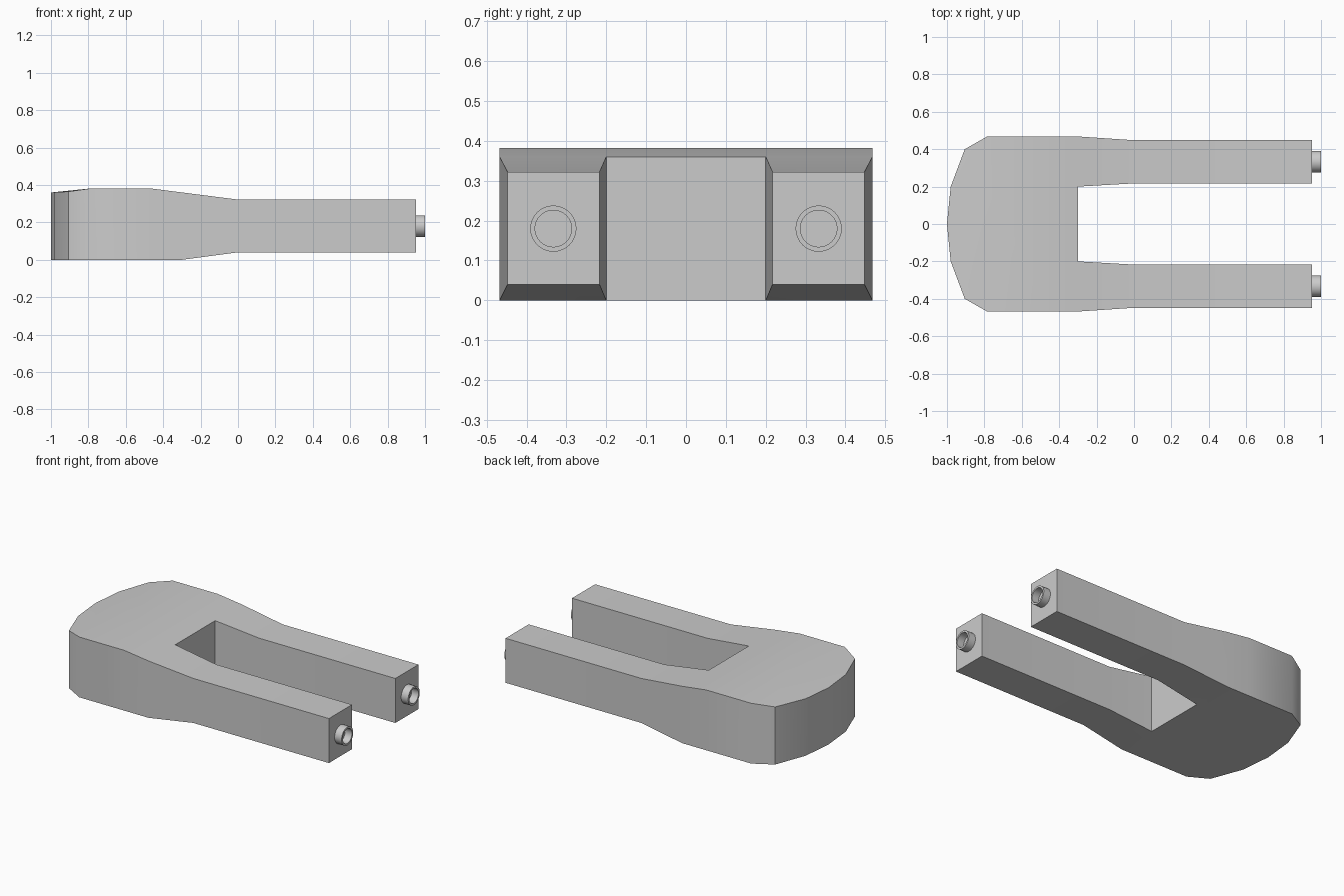
import bpy, bmesh, math
from mathutils import Matrix

if "Cube" in bpy.data.objects:
    bpy.data.objects.remove(bpy.data.objects["Cube"])


def finish(name, bm, angle):
    bmesh.ops.recalc_face_normals(bm, faces=bm.faces)
    mesh = bpy.data.meshes.new(name)
    bm.to_mesh(mesh)
    bm.free()
    ob = bpy.data.objects.new(name, mesh)
    bpy.context.collection.objects.link(ob)
    bpy.ops.object.select_all(action='DESELECT')
    ob.select_set(True)
    bpy.context.view_layer.objects.active = ob
    bpy.ops.object.shade_smooth_by_angle(angle=math.radians(angle))
    return ob


def lookup(x, table):
    for (x0, z0), (x1, z1) in zip(table, table[1:]):
        if x <= x1:
            return z0 + (z1 - z0) * (x - x0) / (x1 - x0)
    return table[-1][1]


# Fork body: U-shaped plan, then shaped by top and bottom side profiles
half = [(-0.98, 0.2), (-0.905, 0.4), (-0.785, 0.468), (-0.3, 0.468), (0, 0.448),
        (0.951, 0.448), (0.951, 0.217), (0, 0.217), (-0.3, 0.2)]
top = [(-1, 0.36), (-0.905, 0.365), (-0.785, 0.382), (-0.47, 0.382), (0, 0.322), (1, 0.322)]
bottom = [(-1, 0), (-0.3, 0), (0, 0.04), (1, 0.04)]
outline = [(-1, 0)] + half + [(x, -y) for x, y in reversed(half)]

bm = bmesh.new()
base = bm.faces.new([bm.verts.new((x, y, 0)) for x, y in outline])
ext = bmesh.ops.extrude_face_region(bm, geom=[base], use_keep_orig=True)
for v in ext['geom']:
    if isinstance(v, bmesh.types.BMVert):
        v.co.z = 1


def cut(faces, co, no):
    edges = {e for f in faces for e in f.edges}
    verts = {v for f in faces for v in f.verts}
    bmesh.ops.bisect_plane(bm, geom=list(verts) + list(edges) + list(faces),
                           plane_co=co, plane_no=no, dist=1e-5)


for x in (-0.785, -0.47, -0.3, 0):
    cut(bm.faces[:], (x, 0, 0), (1, 0, 0))
# Rear cap strips
for y in (-0.2, 0, 0.2):
    rear = [f for f in bm.faces if max(v.co.x for v in f.verts) < -0.78]
    cut(rear, (0, y, 0), (0, 1, 0))
for v in bm.verts:
    v.co.z = lookup(v.co.x, top if v.co.z > 0.5 else bottom)
finish("fork_body", bm, 32)

# Hollow round connector pegs on the arm ends
for side, name in ((-1, "front_peg"), (1, "rear_peg")):
    bm = bmesh.new()
    place = Matrix.Translation((0, side * 0.333, 0.18)) @ Matrix.Rotation(math.pi / 2, 4, 'Y')
    rings = []
    for x, r in ((0.95, 0.058), (1.0, 0.058), (1.0, 0.046), (0.952, 0.046)):
        ring = bmesh.ops.create_circle(bm, segments=32, radius=r,
                                       matrix=Matrix.Translation((x, 0, 0)) @ place)
        rings.append(ring['verts'])
    n = 32
    for a, b in zip(rings, rings[1:]):
        for i in range(n):
            j = (i + 1) % n
            bm.faces.new((a[i], a[j], b[j], b[i]))
    bm.faces.new(rings[-1])
    finish(name, bm, 32)
